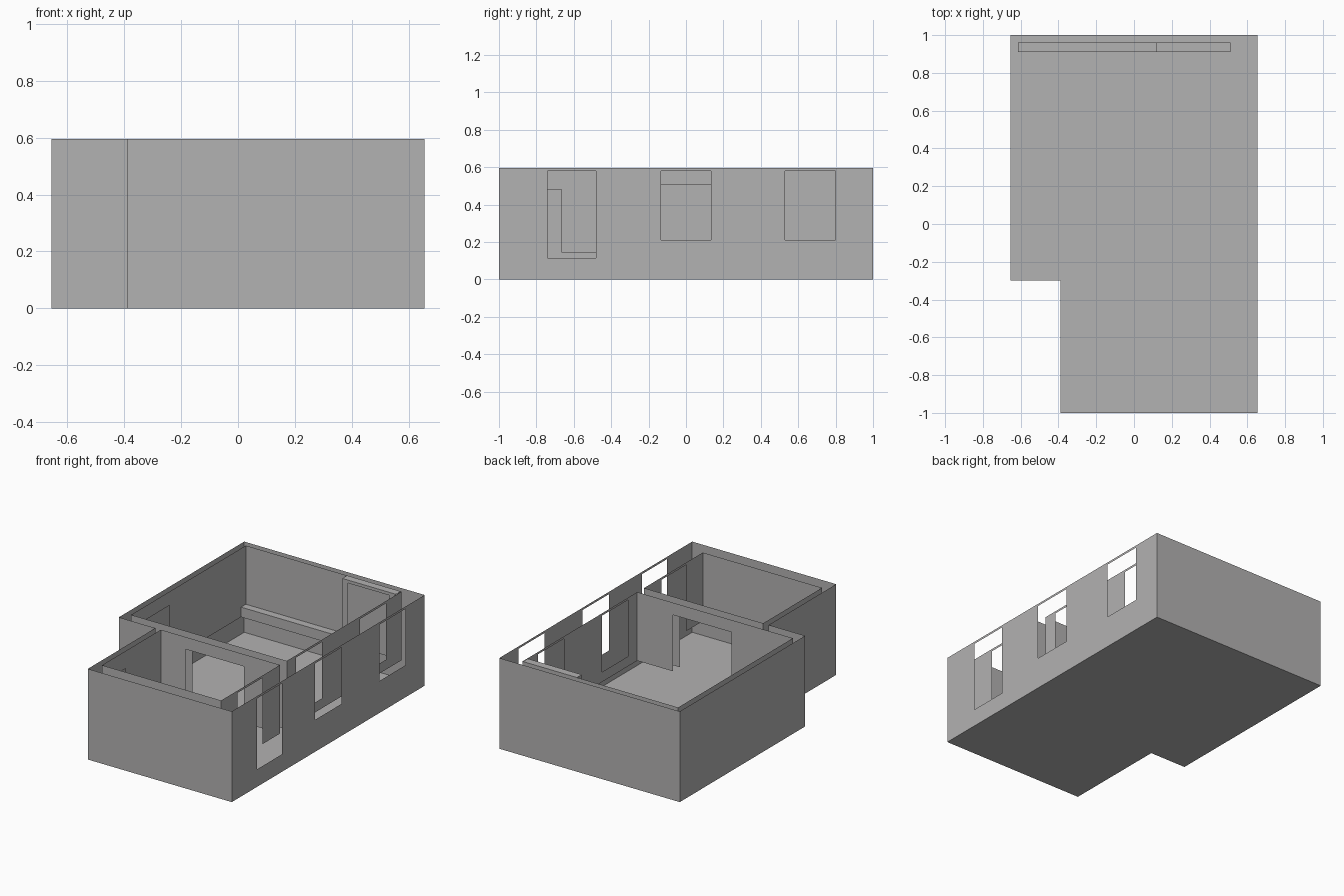
import bpy, bmesh

if "Cube" in bpy.data.objects:
    bpy.data.objects.remove(bpy.data.objects["Cube"])

grey = bpy.data.materials.new("plaster_grey")
grey.diffuse_color = (0.45, 0.445, 0.445, 1)
grey.use_nodes = True
grey.node_tree.nodes["Principled BSDF"].inputs["Base Color"].default_value = grey.diffuse_color

H = 0.595      # wall top
BASE = 0.145   # lower edge of the inner wall linings


def sheet(name, axis, at, a, b, z0, z1, holes=(), flip=False):
    """Thin sheet at axis=at, spanning a..b and z0..z1, with rectangular holes.
    axis 'z' lays it flat: a..b runs in x and z0..z1 in y."""
    us = sorted({a, b, *[u for h in holes for u in h[:2] if a < u < b]})
    vs = sorted({z0, z1, *[v for h in holes for v in h[2:] if z0 < v < z1]})
    place = {'x': lambda u, v: (at, u, v),
             'y': lambda u, v: (u, at, v),
             'z': lambda u, v: (u, v, at)}[axis]
    bm = bmesh.new()
    for u0, u1 in zip(us, us[1:]):
        for v0, v1 in zip(vs, vs[1:]):
            cu, cv = (u0 + u1) / 2, (v0 + v1) / 2
            if any(h[0] < cu < h[1] and h[2] < cv < h[3] for h in holes):
                continue
            quad = [(u0, v0), (u1, v0), (u1, v1), (u0, v1)]
            if flip:
                quad.reverse()
            bm.faces.new([bm.verts.new(place(*q)) for q in quad])
    bmesh.ops.remove_doubles(bm, verts=bm.verts, dist=1e-5)
    me = bpy.data.meshes.new(name)
    bm.to_mesh(me)
    bm.free()
    me.materials.append(grey)
    ob = bpy.data.objects.new(name, me)
    bpy.context.collection.objects.link(ob)
    return ob


# Openings along the right side: y range, z range
tall_window = (-0.74, -0.48, 0.115, 0.58)
mid_window = (-0.135, 0.135, 0.21, 0.58)
back_window = (0.53, 0.80, 0.21, 0.58)
doorway = (-0.17, 0.255, 0.0, 0.515)

# Floor, with the front left corner left out
sheet("floor", 'z', 0, -0.655, 0.655, -1, 1, [(-0.655, -0.39, -1, -0.3)], flip=True)

# Outer shell
sheet("outer_front_wall", 'y', -1, -0.39, 0.655, 0, H)
sheet("outer_back_wall", 'y', 1, -0.655, 0.655, 0, H, flip=True)
sheet("outer_right_wall", 'x', 0.655, -1, 1, 0, H,
      [tall_window, mid_window, back_window])
sheet("outer_left_wall", 'x', -0.655, -0.3, 1, 0, H, flip=True)
sheet("notch_front_wall", 'y', -0.3, -0.655, -0.39, 0, H)
sheet("notch_side_wall", 'x', -0.39, -1, -0.3, 0, H, flip=True)

# Front room lining
sheet("front_room_front", 'y', -0.91, -0.35, 0.515, BASE, H, flip=True)
sheet("front_room_back", 'y', -0.3, -0.35, 0.515, BASE, H, [doorway])
sheet("front_room_left", 'x', -0.35, -0.91, -0.3, BASE, H,
      [(-0.87, -0.665, 0, 0.48)])
sheet("front_room_right", 'x', 0.515, -0.91, -0.3, BASE, H, [tall_window], flip=True)

# Back room lining
sheet("back_room_front", 'y', -0.23, -0.615, 0.515, BASE, H, [doorway], flip=True)
sheet("back_room_back", 'y', 0.96, -0.615, 0.515, BASE, H)
sheet("back_room_left", 'x', -0.615, -0.23, 0.96, BASE, H,
      [(-0.19, 0.167, 0, 0.505)])
sheet("back_room_right", 'x', 0.515, -0.23, 0.96, BASE, H,
      [mid_window, back_window], flip=True)

# Low ledge along the back wall
sheet("ledge_front", 'y', 0.91, -0.615, 0.12, BASE, 0.21)
sheet("ledge_top", 'z', 0.21, -0.615, 0.12, 0.91, 0.96)

# Framed niche in the back right corner
sheet("niche_front", 'y', 0.91, 0.12, 0.51, BASE, H, [(0.16, 0.46, 0, 0.575)])
sheet("niche_side", 'x', 0.12, 0.91, 0.96, BASE, H, flip=True)
sheet("niche_top", 'z', H, 0.12, 0.51, 0.91, 0.96)
